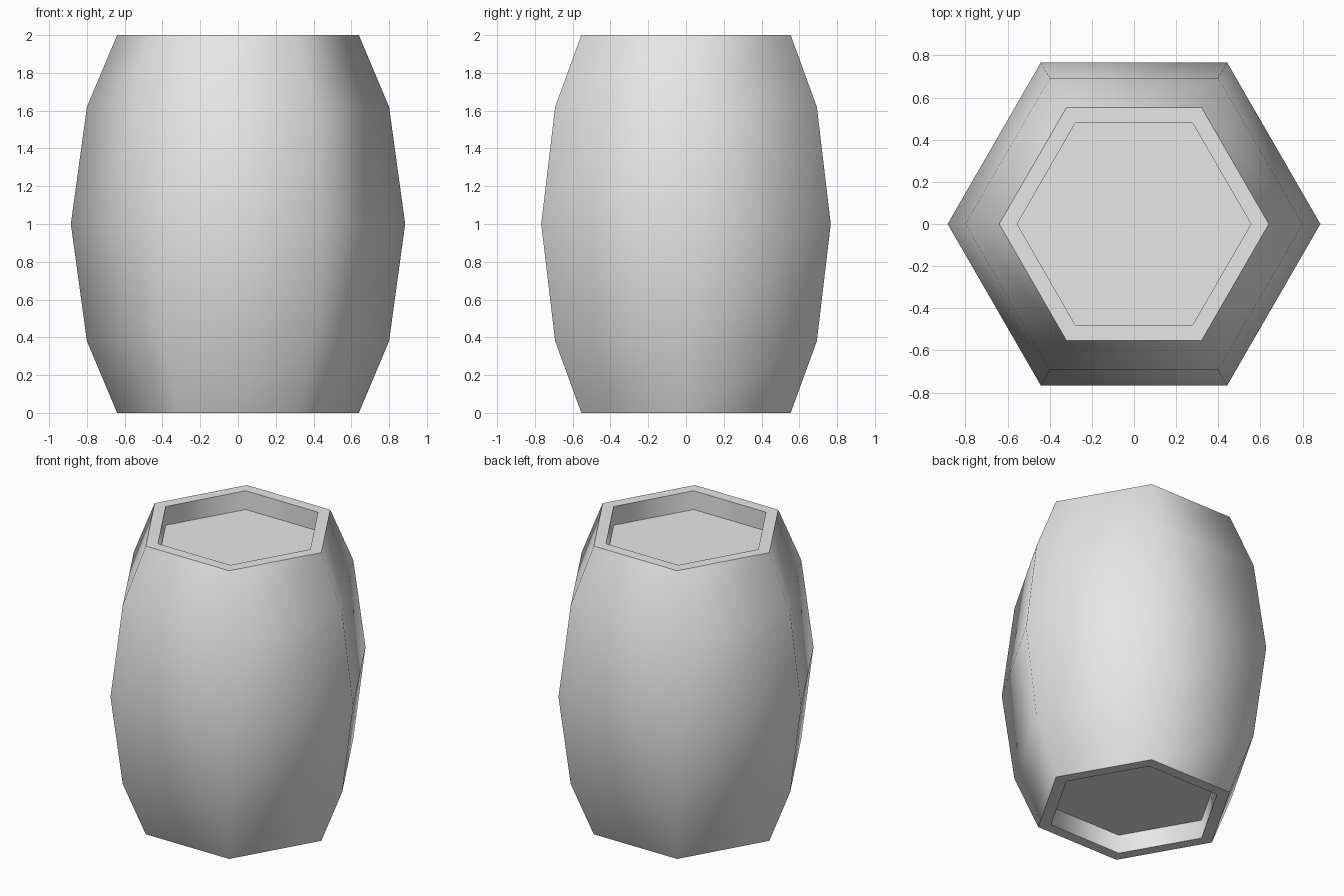
import bpy
import bmesh
from math import cos, sin, pi, radians

SIDES = 6

# Remove the default cube
cube = bpy.data.objects.get("Cube")
if cube:
    bpy.data.objects.remove(cube, do_unlink=True)

# Single plain grey
grey = bpy.data.materials.new("light_grey")
grey.use_nodes = True
colour = (0.8, 0.8, 0.8, 1.0)
grey.diffuse_color = colour
grey.node_tree.nodes["Principled BSDF"].inputs["Base Color"].default_value = colour

# Profile (radius, height): lower recess, rim, bulging wall, rim, upper recess
profile = [(0.555, 0.13), (0.555, 0), (0.64, 0), (0.80, 0.38), (0.885, 1),
           (0.80, 1.62), (0.64, 2), (0.555, 2), (0.555, 1.87)]

# Sweep the profile around six corners and close both recessed ends
bm = bmesh.new()
rings = [[bm.verts.new((r * cos(2 * pi * i / SIDES), r * sin(2 * pi * i / SIDES), z))
          for i in range(SIDES)] for r, z in profile]
for low, high in zip(rings, rings[1:]):
    for i in range(SIDES):
        j = (i + 1) % SIDES
        bm.faces.new((low[i], low[j], high[j], high[i]))
bm.faces.new(rings[0][::-1])
bm.faces.new(rings[-1])
bmesh.ops.recalc_face_normals(bm, faces=bm.faces)

mesh = bpy.data.meshes.new("barrel_body")
bm.to_mesh(mesh)
bm.free()
mesh.materials.append(grey)
barrel = bpy.data.objects.new("barrel_body", mesh)
bpy.context.collection.objects.link(barrel)

# Smooth wall corners, crisp rims
bpy.ops.object.select_all(action="DESELECT")
barrel.select_set(True)
bpy.context.view_layer.objects.active = barrel
bpy.ops.object.shade_smooth_by_angle(angle=radians(65))
